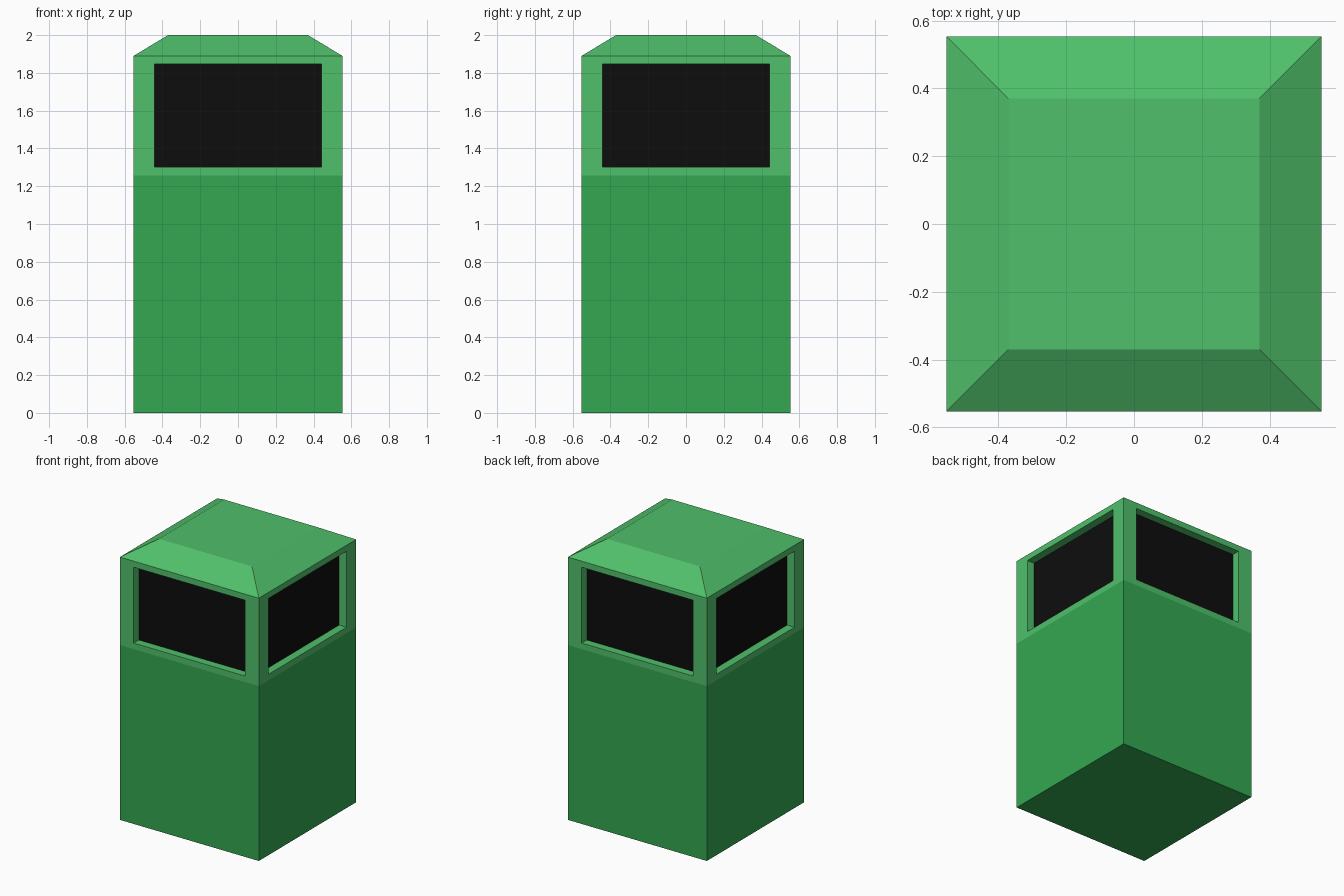
import bpy, bmesh
from math import copysign
from mathutils import Matrix

if "Cube" in bpy.data.objects:
    bpy.data.objects.remove(bpy.data.objects["Cube"])

HALF = 0.553      # half width of the bin
SPLIT = 1.257     # joint between body and hood
EAVES = 1.89      # start of the sloping roof


def material(name, rgb):
    mat = bpy.data.materials.new(name)
    mat.diffuse_color = (*rgb, 1)
    mat.use_nodes = True
    mat.node_tree.nodes["Principled BSDF"].inputs["Base Color"].default_value = mat.diffuse_color
    return mat


def box(z0, z1):
    bm = bmesh.new()
    bmesh.ops.create_cube(bm, size=1, matrix=Matrix.Translation((0, 0, (z0 + z1) / 2))
                          @ Matrix.Diagonal((2 * HALF, 2 * HALF, z1 - z0, 1)))
    bm.normal_update()
    return bm


def finish(bm, name, mats):
    mesh = bpy.data.meshes.new(name)
    bm.to_mesh(mesh)
    bm.free()
    for mat in mats:
        mesh.materials.append(mat)
    obj = bpy.data.objects.new(name, mesh)
    bpy.context.collection.objects.link(obj)


body_green = material("body_green", (0.034, 0.39, 0.082))
hood_green = material("hood_green", (0.08, 0.53, 0.147))
black = material("opening_black", (0.004, 0.004, 0.004))

# Lower body
bm = box(0, SPLIT)
top = [f for f in bm.faces if f.normal.z > 0.9]
bmesh.ops.delete(bm, geom=top, context='FACES_ONLY')
finish(bm, "bin_body", [body_green])

# Hood with four recessed black openings
bm = box(SPLIT, EAVES)
walls = [f for f in bm.faces if abs(f.normal.z) < 0.1]
roof = [f for f in bm.faces if f.normal.z > 0.9]
floor = [f for f in bm.faces if f.normal.z < -0.9]
bmesh.ops.inset_individual(bm, faces=walls, thickness=0.062)
for f in walls:
    side = 1 if abs(f.normal.x) > 0.5 else 0
    for v in f.verts:
        v.co[side] = copysign(0.443, v.co[side])
bm.normal_update()
bmesh.ops.inset_individual(bm, faces=walls, thickness=0, depth=-0.058)
for f in walls:
    f.material_index = 1

# Sloping roof with a flat top
bmesh.ops.inset_individual(bm, faces=roof, thickness=HALF - 0.37, depth=2 - EAVES)
for v in roof[0].verts:
    v.co = (copysign(0.37, v.co.x), copysign(0.37, v.co.y), 2)
bmesh.ops.delete(bm, geom=floor, context='FACES_ONLY')
finish(bm, "bin_hood", [hood_green, black])
